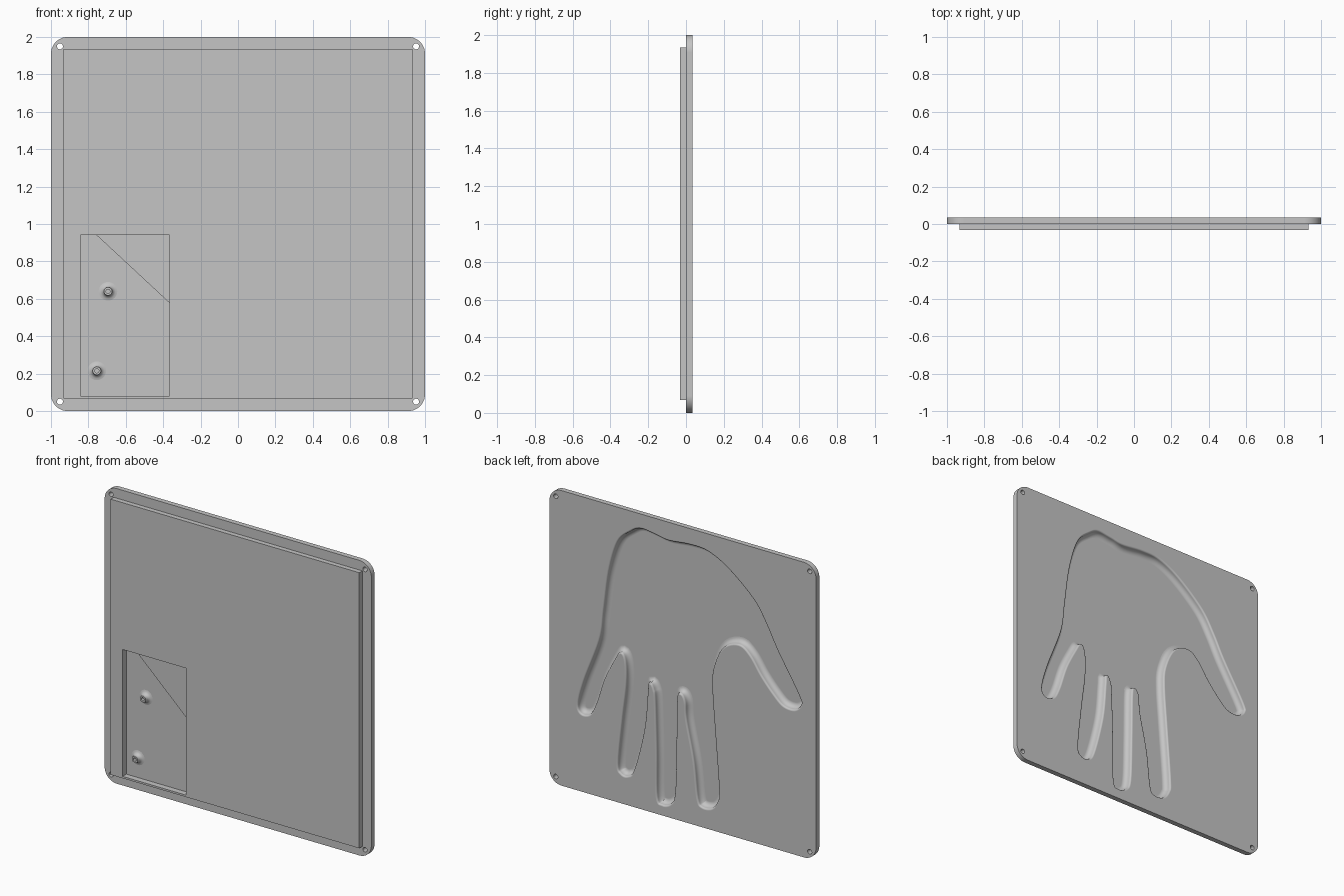
import bpy, bmesh
from math import sin, cos, pi, radians
from mathutils import Vector

cube = bpy.data.objects.get("Cube")
if cube:
    bpy.data.objects.remove(cube, do_unlink=True)

grey = bpy.data.materials.new("plain_grey")
grey.use_nodes = True
grey.diffuse_color = (0.56, 0.56, 0.56, 1)
grey.node_tree.nodes["Principled BSDF"].inputs["Base Color"].default_value = (0.56, 0.56, 0.56, 1)

BACK, STEP, FRONT = 0.035, 0.0, -0.033   # y of the main surfaces
POCKET = 0.007                           # y of the pocket floor


def loft(name, rings):
    """Skin a stack of (outline, y) rings and cap both ends."""
    bm = bmesh.new()
    rows = [[bm.verts.new((p[0], y, p[1])) for p in ring] for ring, y in rings]
    n = len(rows[0])
    for a, b in zip(rows, rows[1:]):
        for i in range(n):
            j = (i + 1) % n
            bm.faces.new((a[i], a[j], b[j], b[i]))
    bm.faces.new(rows[0])
    bm.faces.new(rows[-1])
    bmesh.ops.recalc_face_normals(bm, faces=bm.faces)
    mesh = bpy.data.meshes.new(name)
    bm.to_mesh(mesh)
    bm.free()
    mesh.materials.append(grey)
    obj = bpy.data.objects.new(name, mesh)
    bpy.context.collection.objects.link(obj)
    return obj


def circle(x, z, r, n=24):
    return [(x + r * cos(2 * pi * i / n), z + r * sin(2 * pi * i / n)) for i in range(n)]


def rect(x0, x1, z0, z1):
    return [(x0, z0), (x1, z0), (x1, z1), (x0, z1)]


def rounded_square(half, r, n=10):
    pts = []
    for k, (sx, sz) in enumerate([(1, 1), (-1, 1), (-1, -1), (1, -1)]):
        for i in range(n + 1):
            a = (k + i / n) * pi / 2
            pts.append((sx * (half - r) + r * cos(a), 1 + sz * (half - r) + r * sin(a)))
    return pts


def combine(body, tool, operation):
    """Apply a boolean to the body and discard the tool."""
    tool.hide_render = True
    mod = body.modifiers.new("cut", 'BOOLEAN')
    mod.operation, mod.solver, mod.object = operation, 'EXACT', tool
    graph = bpy.context.evaluated_depsgraph_get()
    mesh = bpy.data.meshes.new_from_object(body.evaluated_get(graph))
    body.modifiers.clear()
    body.data = mesh
    bpy.data.objects.remove(tool, do_unlink=True)


def smooth_closed(points, steps=6):
    """Closed curve through the points."""
    p = [Vector(q) for q in points]
    out = []
    for i in range(len(p)):
        a, b, c, d = p[i - 1], p[i], p[(i + 1) % len(p)], p[(i + 2) % len(p)]
        for s in range(steps):
            t = s / steps
            out.append(0.5 * (2 * b + (c - a) * t + (2 * a - 5 * b + 4 * c - d) * t ** 2
                              + (3 * b - a - 3 * c + d) * t ** 3))
    return out


def inset(points, amount):
    """Move a counter-clockwise or clockwise outline inwards."""
    n = len(points)
    area = sum(points[i - 1].cross(points[i]) for i in range(n))
    side = 1 if area > 0 else -1
    out = []
    for i, p in enumerate(points):
        d = (points[(i + 2) % n] - points[i - 2]).normalized()
        out.append(p + Vector((-d.y, d.x)) * side * amount)
    return out


# Plate with its raised front panel
plate = loft("hand_plate", [(rounded_square(1, 0.09), STEP), (rounded_square(1, 0.09), BACK)])
panel = rect(-0.932, 0.932, 0.067, 1.935)
combine(plate, loft("panel", [(panel, FRONT), (panel, 0.02)]), 'UNION')

# Hand outline, part by part
heel = [(.40, 1.87), (.32, 1.91), (.21, 1.90), (.11, 1.885), (-.05, 1.90), (-.19, 1.89),
        (-.35, 1.81), (-.54, 1.65), (-.64, 1.50), (-.72, 1.35)]
thumb = [(-.88, 1.09), (-.895, 1.02), (-.84, .97), (-.75, .975), (-.67, 1.04),
         (-.58, 1.14), (-.50, 1.25), (-.42, 1.30), (-.31, 1.25), (-.24, 1.10)]
index = [(-.23, .95), (-.25, .68), (-.28, .29), (-.27, .20), (-.22, .135), (-.14, .125),
         (-.10, .18), (-.07, .43), (-.015, .69), (-.005, .81), (.02, .85)]
middle = [(.035, .80), (.04, .47), (.05, .17), (.085, .085), (.155, .06), (.205, .11),
          (.21, .43), (.22, .76), (.23, .83), (.25, .86)]
ring = [(.255, .79), (.28, .54), (.355, .25), (.41, .185), (.47, .19), (.50, .26),
        (.47, .56), (.44, .80), (.44, .95), (.465, 1.01)]
little = [(.505, .95), (.58, .80), (.64, .62), (.69, .53), (.765, .515), (.80, .58),
          (.755, .755), (.64, 1.06), (.61, 1.27), (.57, 1.55), (.50, 1.77)]
hand = smooth_closed(heel + thumb + index + middle + ring + little)

# Hand recess: rounded lip, then a fillet into the floor
LIP, FILLET, N = 0.012, 0.032, 6
rings = [(hand, BACK + 0.02)]
for i in range(N + 1):
    a = i / N * pi / 2
    rings.append((inset(hand, LIP * sin(a)), BACK - LIP * (1 - cos(a))))
for i in range(1, N + 1):
    a = i / N * pi / 2
    rings.append((inset(hand, LIP + FILLET * (1 - cos(a))), BACK - LIP - FILLET * sin(a)))
combine(plate, loft("hand_cutter", rings), 'DIFFERENCE')

# Corner screw holes
for x in (-0.952, 0.952):
    for z in (0.05, 1.95):
        hole = circle(x, z, 0.016)
        combine(plate, loft("hole_cutter", [(hole, -0.1), (hole, 0.1)]), 'DIFFERENCE')

# Pocket in the front
pocket = rect(-0.842, -0.365, 0.08, 0.94)
combine(plate, loft("pocket_cutter", [(pocket, -0.1), (pocket, POCKET)]), 'DIFFERENCE')

# Flared hollow posts inside the pocket: (radius, height)
post = [(.05, -.002), (.05, 0), (.04, .002), (.032, .007), (.026, .014), (.023, .022),
        (.022, .034), (.011, .034), (.011, .008)]
parts = [plate]
for name, x, z in (("upper_post", -0.695, 0.64), ("lower_post", -0.755, 0.215)):
    parts.append(loft(name, [(circle(x, z, r), POCKET - h) for r, h in post]))

# Smooth the rounded walls and keep the flats flat
bpy.ops.object.select_all(action='DESELECT')
for obj in parts:
    obj.select_set(True)
bpy.context.view_layer.objects.active = plate
bpy.ops.object.shade_smooth_by_angle(angle=radians(35))
for obj in parts:
    weighted = obj.modifiers.new("flat_normals", 'WEIGHTED_NORMAL')
    weighted.keep_sharp = True
